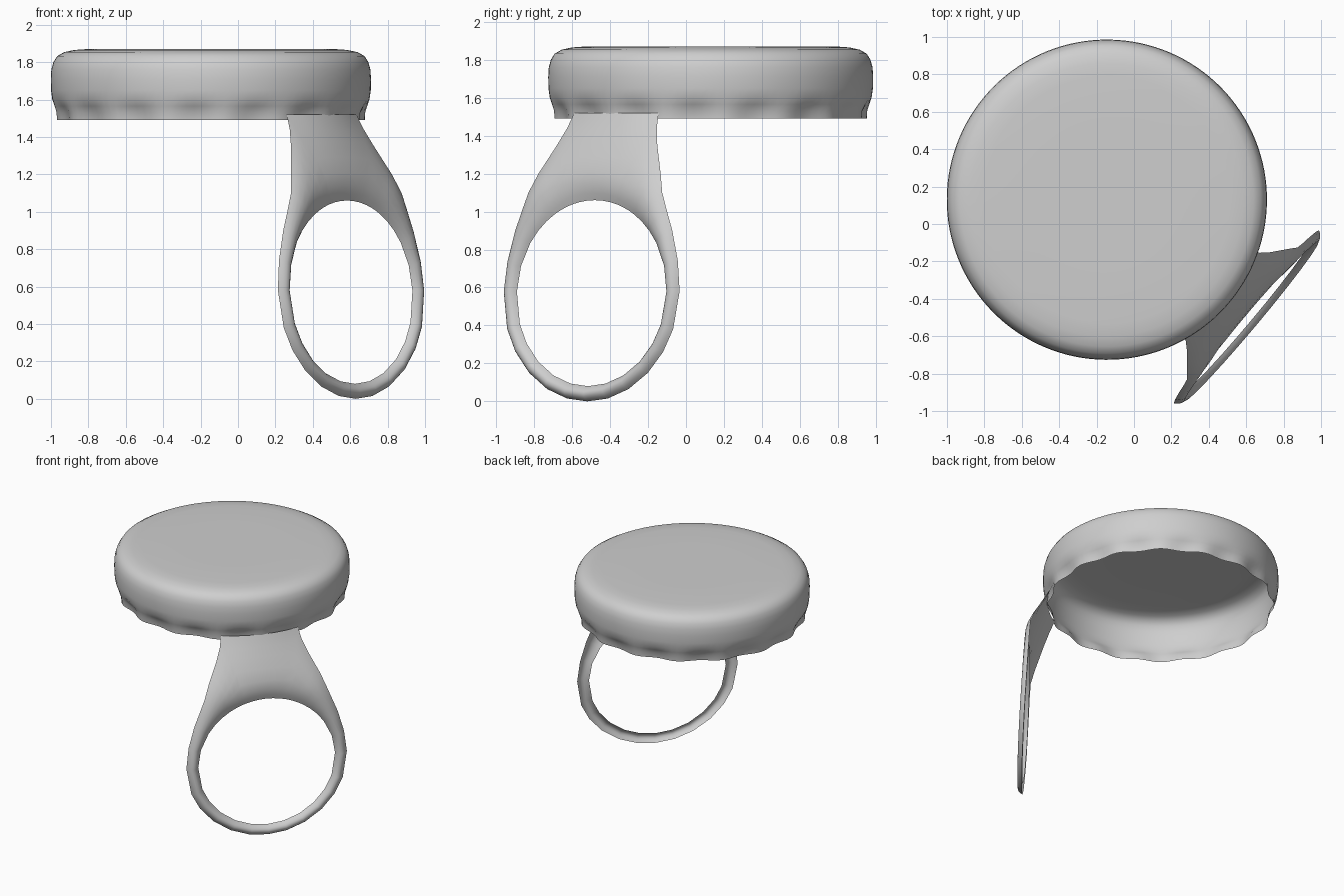
import bpy, bmesh, math

if "Cube" in bpy.data.objects:
    bpy.data.objects.remove(bpy.data.objects["Cube"])

# One plain metal colour
metal = bpy.data.materials.new("light grey metal")
metal.diffuse_color = (0.62, 0.62, 0.62, 1)
metal.use_nodes = True
metal.node_tree.nodes["Principled BSDF"].inputs["Base Color"].default_value = metal.diffuse_color

CX, CY = -0.145, 0.13           # centre of the cap
PULL = math.radians(-40)        # direction the pull tab faces


def finish(name, bm):
    bmesh.ops.recalc_face_normals(bm, faces=bm.faces)
    me = bpy.data.meshes.new(name)
    bm.to_mesh(me)
    bm.free()
    me.materials.append(metal)
    ob = bpy.data.objects.new(name, me)
    bpy.context.collection.objects.link(ob)
    ob.location = (CX, CY, 0)
    ob.rotation_euler = (0, 0, PULL)
    for p in me.polygons:
        p.use_smooth = True
    return ob


def bridge(bm, rings):
    for a, b in zip(rings, rings[1:]):
        n = len(a)
        for i in range(n):
            j = (i + 1) % n
            bm.faces.new((a[i], a[j], b[j], b[i]))


def lerp_table(table, x):
    for (x0, y0), (x1, y1) in zip(table, table[1:]):
        if x <= x1:
            return y0 + (y1 - y0) * max(0, (x - x0) / (x1 - x0))
    return table[-1][1]


# Open cap shell: radius, height, flute depth
SEG, FLUTES = 128, 16
profile = [(0.812, 1.49, 0.014), (0.816, 1.53, 0.012), (0.832, 1.565, 0.006),
           (0.848, 1.60, 0), (0.855, 1.65, 0), (0.856, 1.71, 0), (0.853, 1.76, 0),
           (0.842, 1.80, 0), (0.822, 1.832, 0), (0.785, 1.853, 0),
           (0.73, 1.865, 0), (0.66, 1.87, 0), (0.35, 1.87, 0)]
bm = bmesh.new()
rings = []
for r, z, amp in profile:
    ring = []
    for i in range(SEG):
        a = math.tau * i / SEG
        rr = r + amp * math.cos(FLUTES * a)
        ring.append(bm.verts.new((rr * math.cos(a), rr * math.sin(a), z)))
    rings.append(ring)
bridge(bm, rings)
top = bm.verts.new((0, 0, 1.87))
for i in range(SEG):
    bm.faces.new((rings[-1][i], rings[-1][(i + 1) % SEG], top))
finish("bottle_cap", bm)

# Pull tab with finger ring: half outline (width, height), mirrored
half = [(0, 1.52), (0.1, 1.52), (0.2, 1.52), (0.29, 1.52), (0.308, 1.44),
        (0.345, 1.35), (0.385, 1.27), (0.42, 1.2), (0.46, 1.1), (0.50, 1.0),
        (0.54, 0.9), (0.585, 0.74), (0.604, 0.58), (0.57, 0.38), (0.507, 0.26),
        (0.408, 0.15), (0.28, 0.065), (0.14, 0.015), (0, 0)]
outline = half + [(-u, z) for u, z in half[-2:0:-1]]
HZ, HA, HB = 0.57, 0.515, 0.49   # finger hole centre and radii

# Distance from the cap axis by height
lean = [(0, 1.046), (0.57, 1.01), (1.06, 0.985), (1.15, 0.975), (1.22, 0.958),
        (1.30, 0.925), (1.38, 0.888), (1.46, 0.85), (1.52, 0.825)]


def surface(u, z):
    k = min(1, max(0, (z - 1.1) / 0.4))
    return lerp_table(lean, z) - k * (0.825 - math.sqrt(0.825 ** 2 - u * u))


bm = bmesh.new()
rings = []
for s in (0, 0.08, 0.18, 0.32, 0.5, 0.68, 0.82, 0.92, 1):
    ring = []
    for u1, z1 in outline:
        du, dz = u1, z1 - HZ
        scale = 1 / math.hypot(du / HA, dz / HB)
        u0, z0 = du * scale, HZ + dz * scale
        u, z = u0 + (u1 - u0) * s, z0 + (z1 - z0) * s
        width = math.hypot(u1 - u0, z1 - z0)
        w = min(width / 2, 0.16)
        # the metal curls back along the hole and along the free outer edge
        inner = 0.035 * (1 - min(1, s * width / w)) ** 2
        fade = min(1, max(0, (1.4 - z1) / 0.3))
        outer = 0.035 * fade * (1 - min(1, (1 - s) * width / w)) ** 2
        ring.append(bm.verts.new((surface(u, z) - inner - outer, u, z)))
    rings.append(ring)
bridge(bm, rings)
finish("pull_ring_tab", bm)
